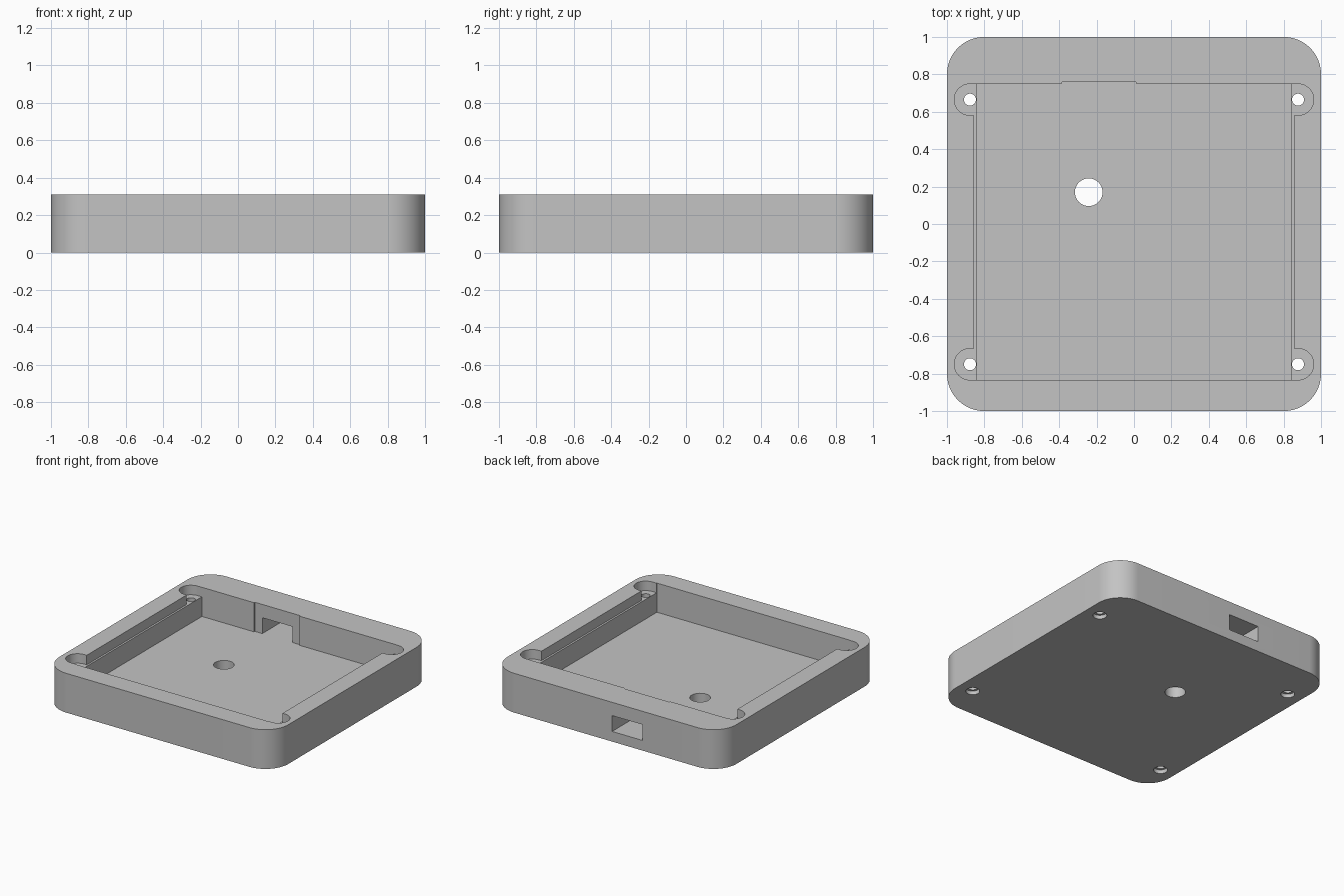
import bpy, bmesh, math

HEIGHT, FLOOR, LEDGE = 0.31, 0.08, 0.235
ABOVE = HEIGHT + 0.1

cube = bpy.data.objects.get("Cube")
if cube:
    bpy.data.objects.remove(cube, do_unlink=True)

grey = bpy.data.materials.new("plain_grey")
grey.use_nodes = True
colour = (0.55, 0.55, 0.55, 1)
grey.diffuse_color = colour
grey.node_tree.nodes["Principled BSDF"].inputs["Base Color"].default_value = colour


def arc(cx, cy, r, start, end, steps):
    """Points on a circular arc, angles in degrees."""
    angles = [math.radians(start + (end - start) * i / steps) for i in range(steps + 1)]
    return [(cx + r * math.cos(a), cy + r * math.sin(a)) for a in angles]


def rect(x0, x1, y0, y1):
    return [(x0, y0), (x1, y0), (x1, y1), (x0, y1)]


def circle(cx, cy, r):
    return arc(cx, cy, r, 0, 360, 48)[:-1]


def prism(name, outline, z0, z1):
    """Extrude a plan outline from z0 to z1."""
    bm = bmesh.new()
    face = bm.faces.new([bm.verts.new((x, y, z0)) for x, y in outline])
    top = bmesh.ops.extrude_face_region(bm, geom=[face])["geom"]
    bmesh.ops.translate(bm, vec=(0, 0, z1 - z0),
                        verts=[v for v in top if isinstance(v, bmesh.types.BMVert)])
    bmesh.ops.recalc_face_normals(bm, faces=bm.faces)
    mesh = bpy.data.meshes.new(name)
    bm.to_mesh(mesh)
    bm.free()
    mesh.materials.append(grey)
    obj = bpy.data.objects.new(name, mesh)
    bpy.context.collection.objects.link(obj)
    return obj


# Rounded square body
R = 0.2
C = 1 - R
outline = []
for i, (sx, sy) in enumerate([(1, 1), (-1, 1), (-1, -1), (1, -1)]):
    outline += arc(sx * C, sy * C, R, 90 * i, 90 * i + 90, 20)
body = prism("enclosure_tray", outline, 0, HEIGHT)

# Main cavity, connector notch, connector port and floor hole
cutters = [
    prism("cavity_cutter", rect(-0.84, 0.84, -0.837, 0.75), FLOOR, ABOVE),
    prism("notch_cutter", rect(-0.385, 0.01, 0.6, 0.76), FLOOR, ABOVE),
    prism("port_cutter", rect(-0.32, -0.055, 0.65, 1.1), FLOOR, 0.205),
    prism("floor_hole_cutter", circle(-0.242, 0.17, 0.074), -0.1, ABOVE),
]

for s in (-1, 1):
    # Narrow ledge along each side wall
    xs = sorted((s * 0.8, s * 0.855))
    cutters.append(prism("ledge_cutter", rect(*xs, -0.7, 0.62), LEDGE, ABOVE))
    for y in (-0.75, 0.665):
        # Rounded screw pocket, through hole and counterbore underneath
        x = 0.877
        pocket = arc(x, y, 0.084, -90, 90, 24) + [(0.82, y + 0.084), (0.82, y - 0.084)]
        cutters.append(prism("pocket_cutter", [(s * px, py) for px, py in pocket], LEDGE, ABOVE))
        cutters.append(prism("screw_hole_cutter", circle(s * x, y, 0.032), -0.1, ABOVE))
        cutters.append(prism("counterbore_cutter", circle(s * x, y, 0.05), -0.1, 0.03))

for cutter in cutters:
    cutter.hide_render = True
    mod = body.modifiers.new(cutter.name, "BOOLEAN")
    mod.operation = "DIFFERENCE"
    mod.solver = "EXACT"
    mod.object = cutter

# Bake the cuts and drop the cutters
bpy.context.view_layer.update()
evaluated = body.evaluated_get(bpy.context.evaluated_depsgraph_get())
baked = bpy.data.meshes.new_from_object(evaluated)
body.modifiers.clear()
body.data = baked
for cutter in cutters:
    bpy.data.objects.remove(cutter, do_unlink=True)

# Smooth curves with crisp edges
bpy.ops.object.select_all(action="DESELECT")
body.select_set(True)
bpy.context.view_layer.objects.active = body
bpy.ops.object.shade_smooth_by_angle(angle=math.radians(30))
